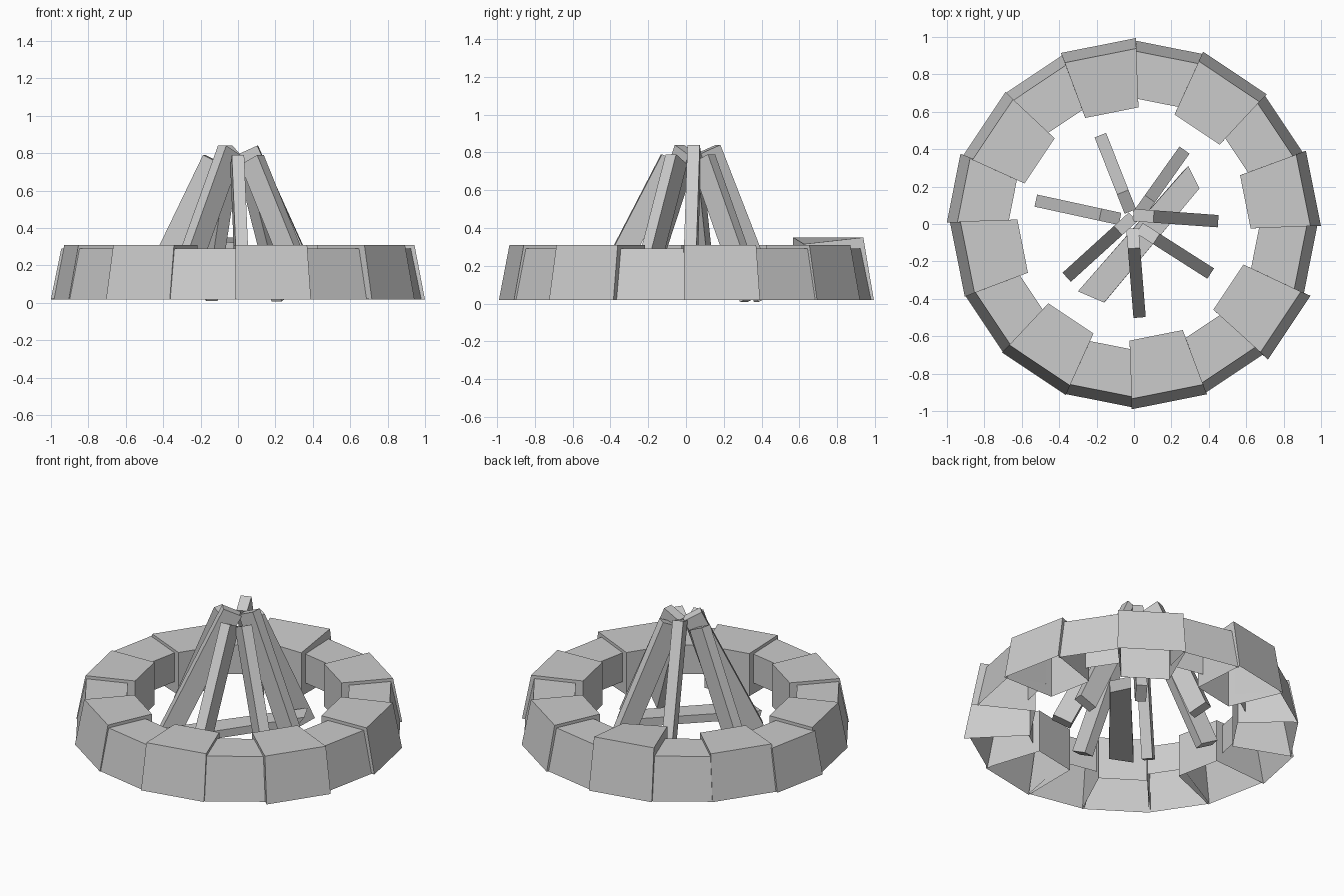
import bpy
import bmesh
import math
from mathutils import Vector

if "Cube" in bpy.data.objects:
    bpy.data.objects.remove(bpy.data.objects["Cube"], do_unlink=True)

grey = bpy.data.materials.new("plain_grey")
grey.use_nodes = True
grey.diffuse_color = (0.6, 0.6, 0.6, 1)
shader = next(n for n in grey.node_tree.nodes if n.type == "BSDF_PRINCIPLED")
shader.inputs["Base Color"].default_value = (0.6, 0.6, 0.6, 1)


def block(name, lower, upper, closed=True):
    """Solid joining a lower and an upper four-point loop; may be open below."""
    bm = bmesh.new()
    lo = [bm.verts.new(p) for p in lower]
    up = [bm.verts.new(p) for p in upper]
    if closed:
        bm.faces.new(lo[::-1])
    bm.faces.new(up)
    for i in range(4):
        j = (i + 1) % 4
        bm.faces.new((lo[i], lo[j], up[j], up[i]))
    bmesh.ops.recalc_face_normals(bm, faces=bm.faces)
    mesh = bpy.data.meshes.new(name)
    bm.to_mesh(mesh)
    bm.free()
    mesh.materials.append(grey)
    obj = bpy.data.objects.new(name, mesh)
    bpy.context.collection.objects.link(obj)
    return obj


# Ring of sixteen hollow wedge stones, alternating large and small
STONES = 16
outer_shift = {0: 0.015, 2: 0.008, 4: 0.01, 7: 0.02, 12: 0.006, 14: 0.035}
TALL = 4
for i in range(STONES):
    angle = (i + 0.5) * math.tau / STONES
    radial = Vector((math.cos(angle), math.sin(angle), 0))
    side = Vector((-radial.y, radial.x, 0))
    large = i % 2 == 0
    inner = 0.607 if large else 0.66
    outer = 0.963 + outer_shift.get(i, 0)
    half_in, half_out = (0.145, 0.205) if large else (0.113, 0.187)
    top = 0.35 if i == TALL else 0.31 if large else 0.29
    foot_in = 0.03 if large else 0.1

    def corner(r, s, z):
        return radial * r + side * s + Vector((0, 0, z))

    dip = 0.035 if i == TALL else 0
    lower = [corner(inner, -half_in, foot_in), corner(outer, -half_out, 0.018),
             corner(outer, half_out, 0.018), corner(inner, half_in, foot_in)]
    lip = outer - 0.055
    upper = [corner(inner, -half_in, top - dip), corner(lip, -half_out + 0.01, top),
             corner(lip, half_out - 0.01, top), corner(inner, half_in, top)]
    block(f"ring_stone_{i + 1}", lower, upper, closed=False)


def beam(name, foot, head, width, depth):
    """Rectangular beam whose upper face runs from foot to head."""
    foot, head = Vector(foot), Vector(head)
    axis = (head - foot).normalized()
    side = axis.cross(Vector((0, 0, 1))).normalized() * width / 2
    drop = side.cross(axis).normalized() * depth
    if drop.z > 0:
        drop = -drop
    section = [-side, side, side + drop, -side + drop]
    return block(name, [foot + p for p in section], [head + p for p in section])


# Leaning logs: foot x, y, z and head x, y, z of the outer face
logs = [
    ((-0.18, 0.475, 0.055), (-0.06, 0.17, 0.84)),
    ((0.27, 0.395, 0.055), (0.085, 0.135, 0.79)),
    ((0.45, 0.015, 0.075), (0.105, 0.04, 0.84)),
    ((0.41, -0.265, 0.075), (0.12, -0.08, 0.79)),
    ((0.03, -0.5, 0.075), (0.0, -0.13, 0.79)),
    ((-0.36, -0.285, 0.075), (-0.085, -0.035, 0.84)),
    ((-0.525, 0.125, 0.075), (-0.18, 0.05, 0.79)),
]
for i, (foot, head) in enumerate(logs):
    beam(f"leaning_log_{i + 1}", foot, head, 0.066, 0.12)

# Skewed flat log lying inside the ring
block("lying_log",
      [(-0.29, -0.35, 0.06), (-0.15, -0.41, 0.06), (0.32, 0.16, 0.09), (0.26, 0.28, 0.09)],
      [(-0.3, -0.36, 0.11), (-0.16, -0.42, 0.11), (0.35, 0.19, 0.145), (0.29, 0.31, 0.145)])
